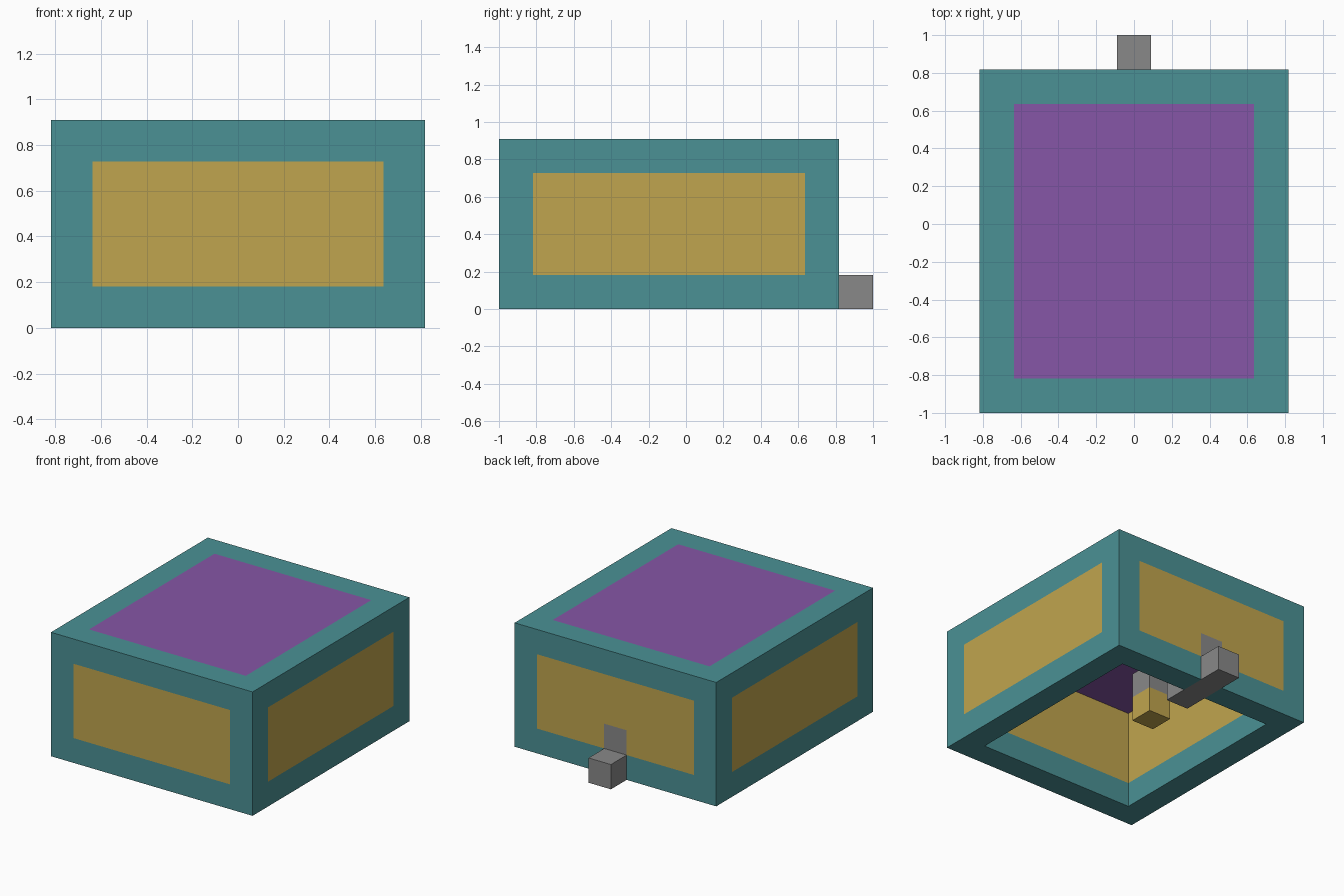
import bpy
import bmesh
from mathutils import Vector

if "Cube" in bpy.data.objects:
    bpy.data.objects.remove(bpy.data.objects["Cube"])

U = 2 / 11                        # size of one block
W, D, H = 9, 10, 5                # hut size in blocks
XS = [0, 1, 4, 5, 8, 9]           # block lines where the parts change
YS = [0, 1, 6, 7, 8, 9, 10, 11]
ZS = [0, 1, 2, 4, 5]


def material(name, colour):
    mat = bpy.data.materials.new(name)
    mat.use_nodes = True
    mat.diffuse_color = (*colour, 1)
    mat.node_tree.nodes["Principled BSDF"].inputs["Base Color"].default_value = (*colour, 1)
    return mat


teal = material("teal", (0.07, 0.285, 0.30))
yellow = material("mustard yellow", (0.53, 0.375, 0.077))
purple = material("purple", (0.24, 0.094, 0.385))
grey = material("grey", (0.25, 0.25, 0.25))

PARTS = {
    "frame": teal,
    "wall_panels": yellow,
    "roof_panel": purple,
    "entrance_path": grey,
    "door_top": grey,
    "figure_legs": yellow,
    "figure_body": grey,
}


def part_at(x, y, z):
    """Name of the part that fills the block starting at x, y, z."""
    middle = x == 4
    if middle and z == 0 and y >= 8:
        return "entrance_path"
    if middle and z == 1 and y == D - 1:
        return "door_top"
    if middle and y == 6 and z < 2:
        return "figure_legs" if z == 0 else "figure_body"
    if y >= D:
        return None
    on_x, on_y = x in (0, W - 1), y in (0, D - 1)
    top, bottom = z == H - 1, z == 0
    if on_x + on_y + (top or bottom) >= 2:
        return "frame"
    if top:
        return "roof_panel"
    if on_x or on_y:
        return "wall_panels"
    return None                   # open room and open floor


# Fill the grid with the parts
solid = {}
for i, x in enumerate(XS[:-1]):
    for j, y in enumerate(YS[:-1]):
        for k, z in enumerate(ZS[:-1]):
            part = part_at(x, y, z)
            if part:
                solid[i, j, k] = part


def point(index):
    i, j, k = index
    return Vector((XS[i] - W / 2, YS[j] - YS[-1] / 2, ZS[k])) * U


def build(name, mat):
    """Make the outside faces of every cell that belongs to one part."""
    bm = bmesh.new()
    for cell, part in solid.items():
        if part != name:
            continue
        for axis in range(3):
            u, v = (axis + 1) % 3, (axis + 2) % 3
            for side in (0, 1):
                neighbour = list(cell)
                neighbour[axis] += 2 * side - 1
                if tuple(neighbour) in solid:
                    continue
                corners = []
                for du, dv in ((0, 0), (1, 0), (1, 1), (0, 1)):
                    c = list(cell)
                    c[axis] += side
                    c[u] += du
                    c[v] += dv
                    corners.append(bm.verts.new(point(c)))
                bm.faces.new(corners if side else corners[::-1])
    bmesh.ops.remove_doubles(bm, verts=bm.verts, dist=0.001)
    # Merge flat neighbouring faces into larger ones
    bmesh.ops.dissolve_limit(bm, angle_limit=0.01, verts=bm.verts, edges=bm.edges)
    mesh = bpy.data.meshes.new(name)
    bm.to_mesh(mesh)
    bm.free()
    mesh.materials.append(mat)
    bpy.context.collection.objects.link(bpy.data.objects.new(name, mesh))


for part_name, part_material in PARTS.items():
    build(part_name, part_material)
